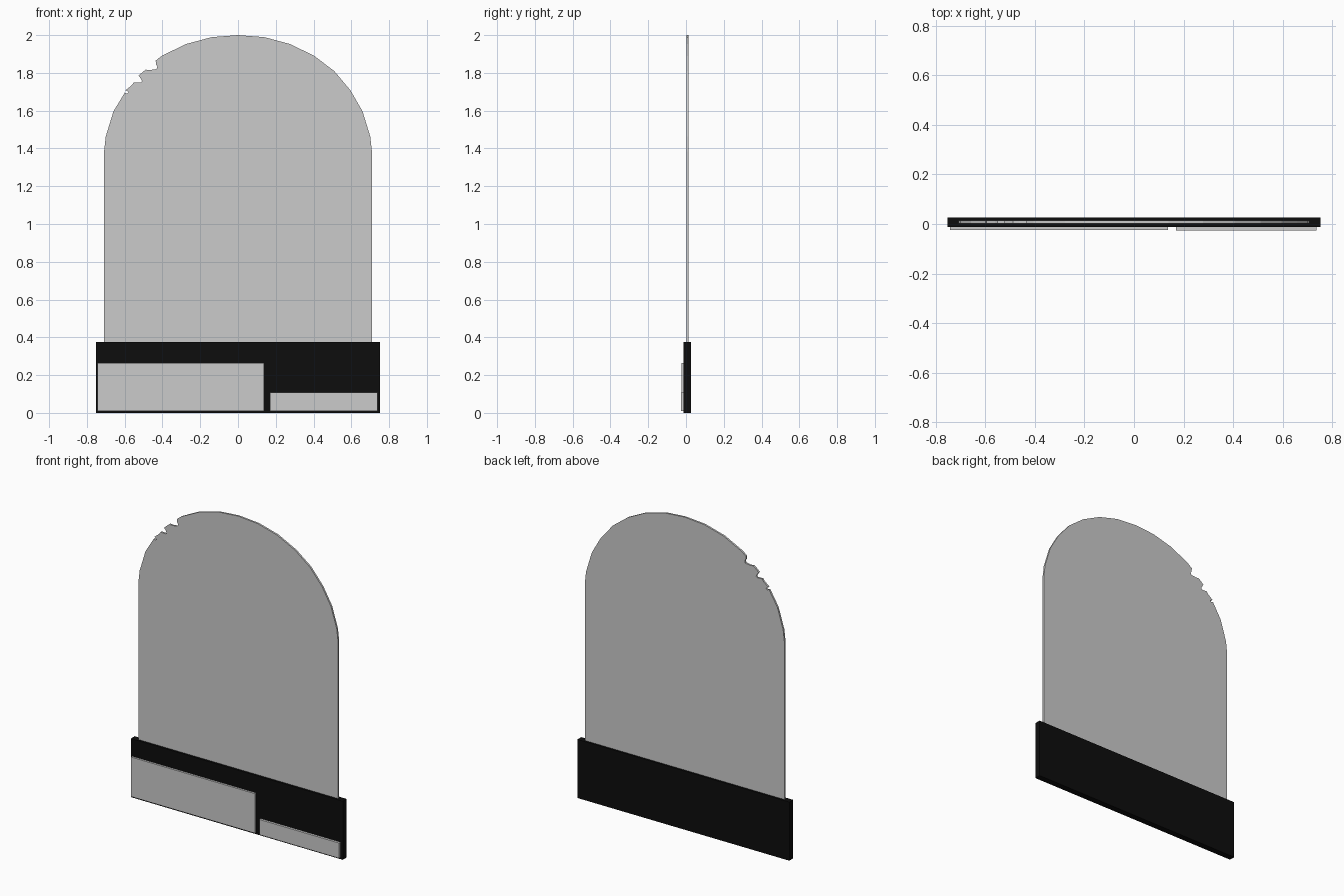
import bpy, bmesh

if "Cube" in bpy.data.objects:
    bpy.data.objects.remove(bpy.data.objects["Cube"])


def extrude_profile(name, pts, y0, y1):
    """Solid made from an x/z outline, running from y0 (front) to y1 (back)."""
    bm = bmesh.new()
    face = bm.faces.new([bm.verts.new((x, y0, z)) for x, z in pts])
    res = bmesh.ops.extrude_face_region(bm, geom=[face], use_keep_orig=True)
    moved = [g for g in res["geom"] if isinstance(g, bmesh.types.BMVert)]
    bmesh.ops.translate(bm, verts=moved, vec=(0, y1 - y0, 0))
    bmesh.ops.recalc_face_normals(bm, faces=bm.faces)
    mesh = bpy.data.meshes.new(name)
    bm.to_mesh(mesh)
    bm.free()
    obj = bpy.data.objects.new(name, mesh)
    bpy.context.collection.objects.link(obj)
    return obj


def box(name, x0, x1, y0, y1, z0, z1):
    return extrude_profile(name, [(x0, z0), (x1, z0), (x1, z1), (x0, z1)], y0, y1)


# Arched panel: right half of the arch, then the chipped left shoulder
arch = [(0.709, 1.385), (0.70, 1.464), (0.659, 1.597), (0.595, 1.708),
        (0.51, 1.809), (0.405, 1.889), (0.278, 1.952), (0.14, 1.989)]
chips = [(-0.436, 1.865), (-0.434, 1.845), (-0.427, 1.832), (-0.431, 1.82),
         (-0.465, 1.815), (-0.489, 1.817), (-0.508, 1.802), (-0.526, 1.785),
         (-0.517, 1.773), (-0.508, 1.757), (-0.515, 1.749), (-0.552, 1.75),
         (-0.562, 1.735), (-0.595, 1.708), (-0.578, 1.698), (-0.588, 1.689),
         (-0.599, 1.696)]
left = [(-x, z) for x, z in reversed(arch)]
outline = ([(-0.709, 0.34), (0.709, 0.34)] + arch + [(0, 2.0)]
           + left[:3] + chips + left[5:])
extrude_profile("arched_panel", outline, 0.002, 0.014)

# Black base block
base = box("base", -0.753, 0.753, -0.012, 0.027, 0.0, 0.376)
black = bpy.data.materials.new("black")
black.diffuse_color = (0.004, 0.004, 0.004, 1)
black.use_nodes = True
black.node_tree.nodes["Principled BSDF"].inputs["Base Color"].default_value = black.diffuse_color
base.data.materials.append(black)

# Plates on the front of the base
box("large_plate", -0.743, 0.138, -0.025, -0.012, 0.011, 0.265)
box("small_plate", 0.17, 0.738, -0.027, -0.012, 0.011, 0.109)
